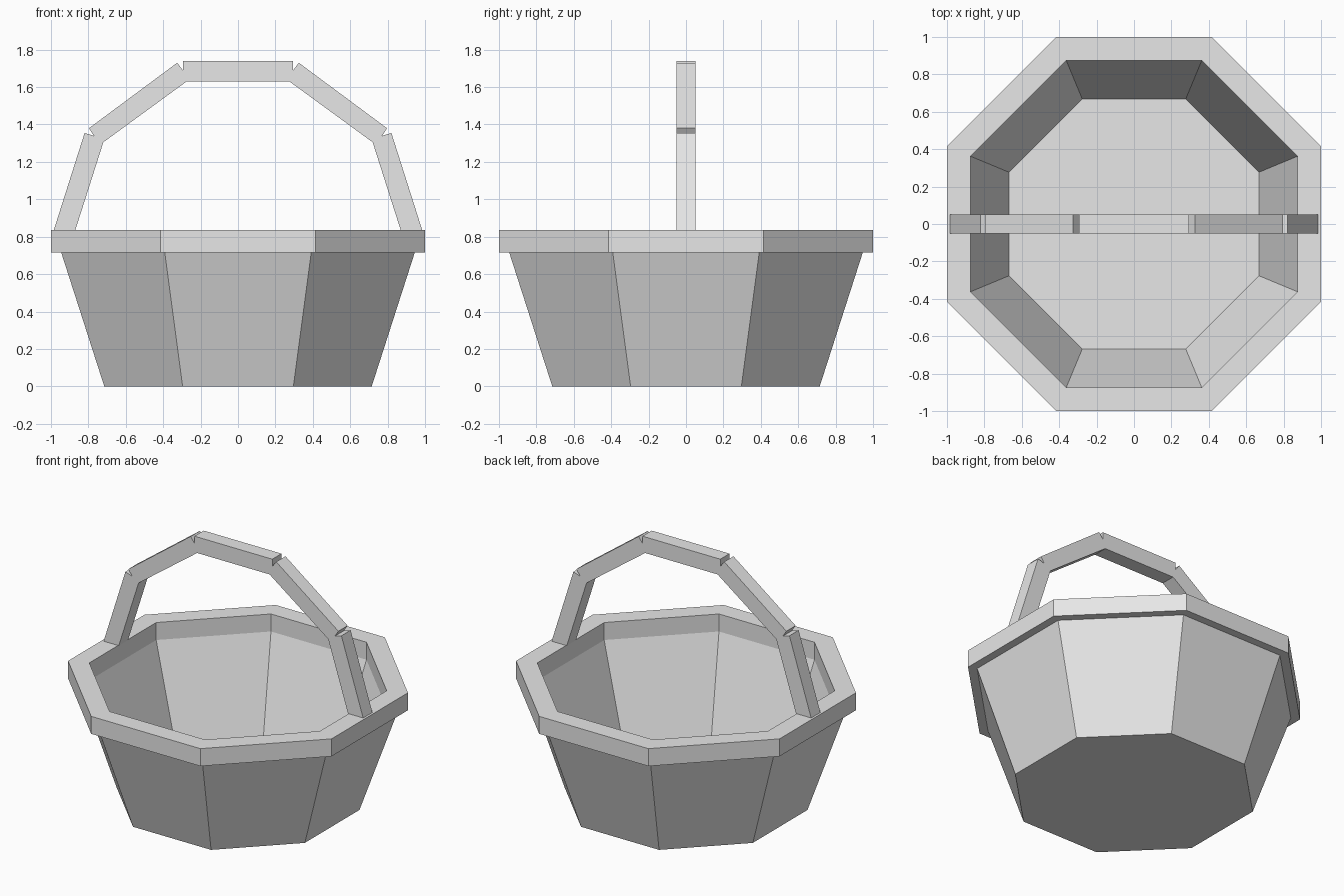
import bpy
import bmesh
import math

SIDES = 8
HANDLE_HALF_WIDTH = 0.05

cube = bpy.data.objects.get("Cube")
if cube:
    bpy.data.objects.remove(cube, do_unlink=True)

grey = bpy.data.materials.new("light_grey")
grey.use_nodes = True
grey.diffuse_color = (0.8, 0.8, 0.8, 1)
grey.node_tree.nodes["Principled BSDF"].inputs["Base Color"].default_value = grey.diffuse_color


def finish(name, bm):
    bmesh.ops.recalc_face_normals(bm, faces=bm.faces)
    mesh = bpy.data.meshes.new(name)
    bm.to_mesh(mesh)
    bm.free()
    mesh.materials.append(grey)
    obj = bpy.data.objects.new(name, mesh)
    bpy.context.collection.objects.link(obj)
    return obj


def octagon(bm, apothem, z):
    """Ring of vertices whose flat sides lie at the given distance."""
    radius = apothem / math.cos(math.pi / SIDES)
    angles = [(i + 0.5) * math.tau / SIDES for i in range(SIDES)]
    return [bm.verts.new((radius * math.cos(a), radius * math.sin(a), z)) for a in angles]


def octagonal_part(name, profile, closed):
    """Sweep an (apothem, z) profile; cap both ends unless it is a closed ring."""
    bm = bmesh.new()
    rings = [octagon(bm, a, z) for a, z in profile]
    pairs = list(zip(rings, rings[1:]))
    if closed:
        pairs.append((rings[-1], rings[0]))
    else:
        bm.faces.new(rings[0])
        bm.faces.new(rings[-1])
    for low, high in pairs:
        for i in range(SIDES):
            j = (i + 1) % SIDES
            bm.faces.new((low[i], low[j], high[j], high[i]))
    return finish(name, bm)


# Tapered tub: outer base, outer wall, lip hidden in the rim, inner wall, floor
octagonal_part("basket_body",
               [(0.715, 0), (0.945, 0.715), (0.93, 0.73), (0.875, 0.715), (0.669, 0.075)],
               closed=False)

# Overhanging rim
octagonal_part("basket_rim",
               [(0.875, 0.715), (1, 0.715), (1, 0.835), (0.875, 0.835)],
               closed=True)

# Handle: half outline with notched joints, mirrored and extruded
outer = [(0.985, 0.835), (0.82, 1.355), (0.77, 1.339), (0.797, 1.38),
         (0.325, 1.73), (0.295, 1.69), (0.295, 1.74)]
inner = [(0.275, 1.63), (0.72, 1.305), (0.87, 0.835)]


def mirrored(points):
    return [(-x, z) for x, z in reversed(points)]


outline = outer + mirrored(outer) + mirrored(inner) + inner
bm = bmesh.new()
side = bm.faces.new([bm.verts.new((x, -HANDLE_HALF_WIDTH, z)) for x, z in outline])
extruded = bmesh.ops.extrude_face_region(bm, geom=[side], use_keep_orig=True)
moved = [v for v in extruded["geom"] if isinstance(v, bmesh.types.BMVert)]
bmesh.ops.translate(bm, verts=moved, vec=(0, 2 * HANDLE_HALF_WIDTH, 0))
finish("handle", bm)
